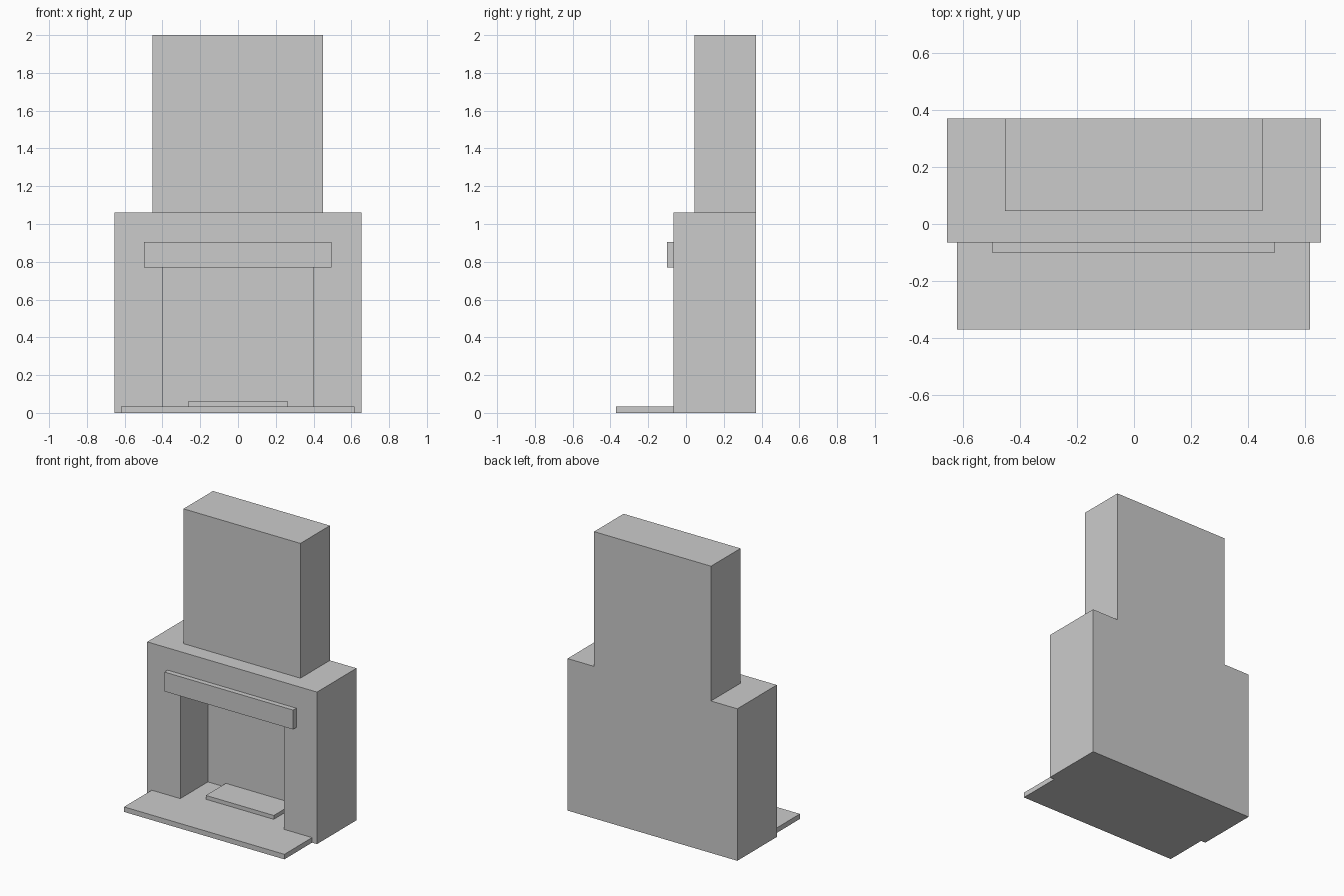
import bpy

if "Cube" in bpy.data.objects:
    bpy.data.objects.remove(bpy.data.objects["Cube"])


def box(name, x, y, z):
    """Axis-aligned box from (min, max) ranges."""
    bpy.ops.mesh.primitive_cube_add(
        size=1, location=[(a + b) / 2 for a, b in (x, y, z)])
    ob = bpy.context.object
    ob.name = name
    ob.scale = [b - a for a, b in (x, y, z)]
    bpy.ops.object.transform_apply(location=False, rotation=False, scale=True)
    return ob


FRONT, BACK, NICHE = -0.065, 0.37, 0.24
FLOOR, LINTEL = 0.035, 0.77

# Surround with the firebox opening cut into its front
surround = box("surround", (-0.655, 0.655), (FRONT, BACK), (0, 1.06))
cutter = box("firebox_cutter", (-0.4, 0.4), (FRONT - 0.2, NICHE), (FLOOR, LINTEL))
cutter.hide_render = True
mod = surround.modifiers.new("firebox", 'BOOLEAN')
mod.operation = 'DIFFERENCE'
mod.solver = 'EXACT'
mod.object = cutter
bpy.context.view_layer.objects.active = surround
bpy.ops.object.modifier_apply(modifier=mod.name)
bpy.data.objects.remove(cutter)

# Chimney breast above
box("chimney_breast", (-0.452, 0.45), (0.045, BACK), (1.06, 2.0))

# Mantel beam over the opening
box("mantel_beam", (-0.498, 0.495), (-0.1, FRONT), (LINTEL, 0.905))

# Hearth slab in front, and the raised fire bed inside
box("hearth", (-0.62, 0.617), (-0.37, FRONT), (0, FLOOR))
box("fire_bed", (-0.262, 0.262), (0.02, NICHE), (FLOOR, 0.062))
